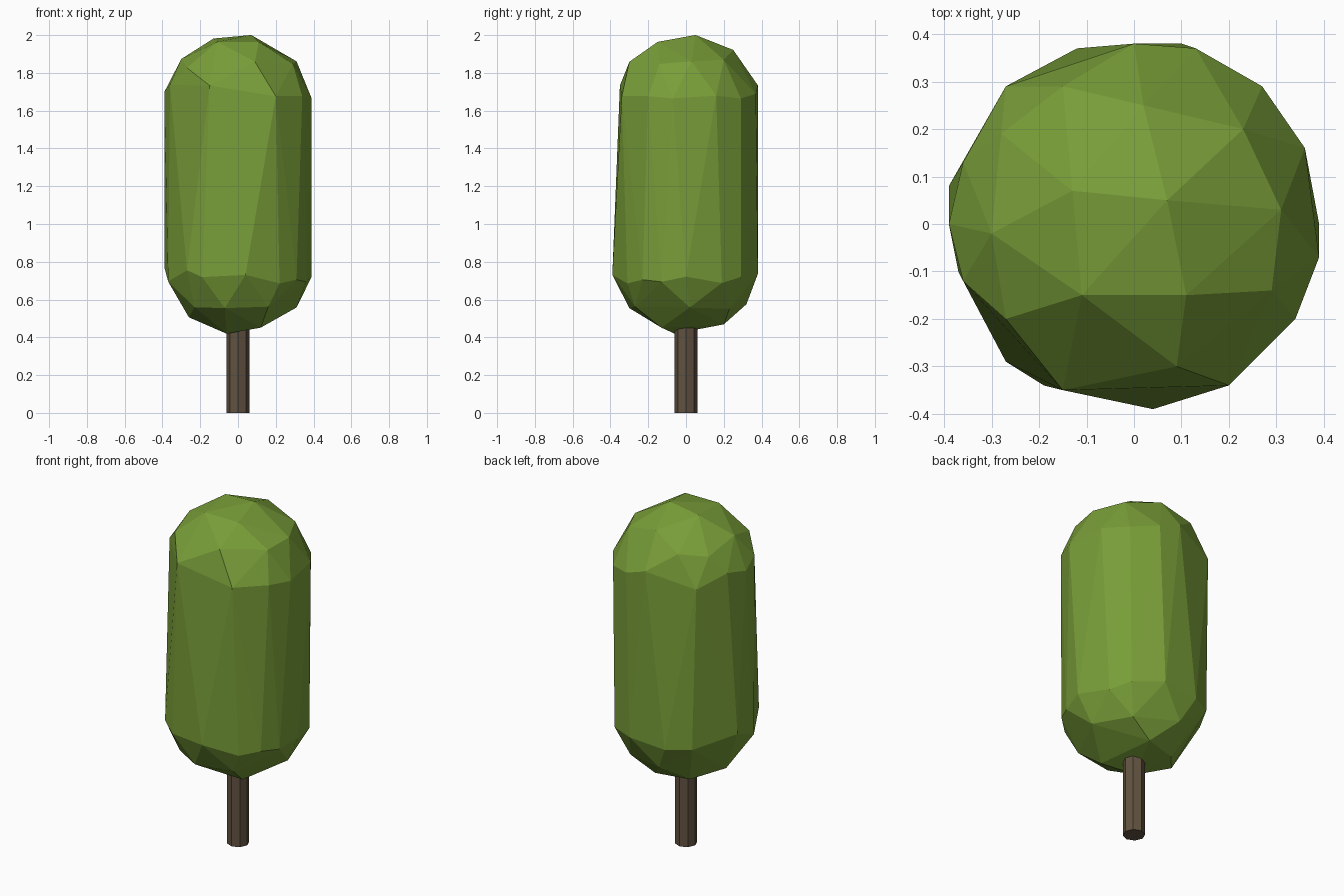
import bpy
import bmesh
from math import sqrt
from mathutils import Vector

default_cube = bpy.data.objects.get("Cube")
if default_cube:
    bpy.data.objects.remove(default_cube, do_unlink=True)

CROWN_RADIUS = 0.4
UPPER_CENTRE = 1.61
LOWER_CENTRE = 0.81
TRUNK_RADIUS = 0.06
TRUNK_HEIGHT = 0.46


def make_material(name, colour):
    """Create one flat colour for both viewport and render."""
    material = bpy.data.materials.new(name)
    material.use_nodes = True
    material.diffuse_color = (*colour, 1)
    shader = material.node_tree.nodes["Principled BSDF"]
    shader.inputs["Base Color"].default_value = (*colour, 1)
    shader.inputs["Roughness"].default_value = 0.9
    return material


def make_object(name, bm, material):
    """Turn a bmesh into a flat shaded object with one material."""
    bmesh.ops.recalc_face_normals(bm, faces=bm.faces)
    mesh = bpy.data.meshes.new(name)
    bm.to_mesh(mesh)
    bm.free()
    mesh.materials.append(material)
    for polygon in mesh.polygons:
        polygon.use_smooth = False
    obj = bpy.data.objects.new(name, mesh)
    bpy.context.collection.objects.link(obj)
    return obj


def dome_points(spots, centre, direction):
    """Lift plan positions onto a dome opening up or down."""
    for x, y in spots:
        rise = sqrt(max(CROWN_RADIUS ** 2 - x * x - y * y, 0))
        yield Vector((x, y, centre + direction * rise))


leaf_green = make_material("leaf green", (0.19, 0.34, 0.04))
bark_brown = make_material("bark brown", (0.12, 0.085, 0.052))

# Irregular facet corners of the clipped crown, seen in plan
upper_spots = [
    (.07, .05), (-.13, .07), (.02, .25), (.23, .2), (.31, .03),
    (.11, -.15), (-.11, -.15), (.09, -.3), (.29, -.14), (-.3, -.02),
    (-.27, -.2), (.36, .16), (.13, .37), (-.27, .29), (-.15, -.35),
    (.2, -.34), (.34, -.2), (.39, -.07), (-.28, .19), (-.15, .29),
    (-.39, 0), (-.36, .13), (0, .38), (.27, .29), (-.36, -.12),
]
lower_spots = [
    (.04, -.39), (-.19, -.34), (.22, -.31), (.31, -.23), (-.37, -.1),
    (.39, 0), (.36, -.13), (.33, .19), (.26, .29), (-.07, -.3),
    (-.23, -.21), (.16, -.27), (.31, .02), (.12, -.13), (-.06, -.06),
    (-.26, 0), (-.13, .15), (.06, .2), (.2, .23), (-.05, .32),
    (.1, .38), (-.12, .37), (-.25, .3), (-.39, .08), (-.27, -.29),
]

# Crown: a faceted capsule wrapped tightly around both domes
bm = bmesh.new()
for corner in dome_points(upper_spots, UPPER_CENTRE, 1):
    bm.verts.new(corner)
for corner in dome_points(lower_spots, LOWER_CENTRE, -1):
    bm.verts.new(corner)
bmesh.ops.convex_hull(bm, input=bm.verts)
loose = [vert for vert in bm.verts if not vert.link_faces]
bmesh.ops.delete(bm, geom=loose, context="VERTS")
make_object("crown", bm, leaf_green)

# Trunk: a plain eight sided post running into the crown
bm = bmesh.new()
bmesh.ops.create_cone(bm, cap_ends=True, segments=8, radius1=TRUNK_RADIUS,
                      radius2=TRUNK_RADIUS, depth=TRUNK_HEIGHT)
bmesh.ops.translate(bm, verts=bm.verts, vec=(0, 0, TRUNK_HEIGHT / 2))
make_object("trunk", bm, bark_brown)
